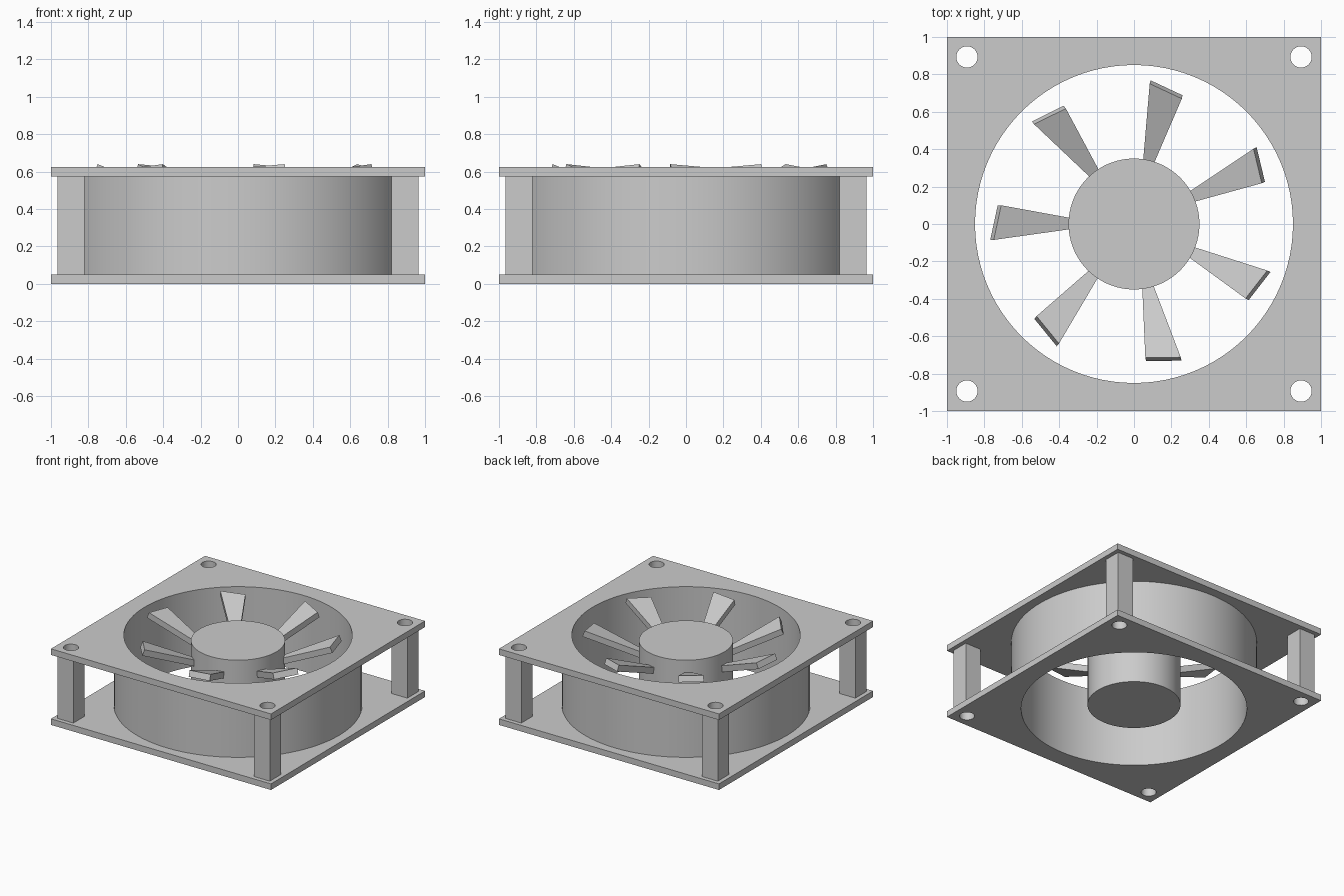
import bpy, bmesh
from math import sin, cos, pi, tau, radians
from mathutils import Matrix

old = bpy.data.objects.get("Cube")
if old:
    bpy.data.objects.remove(old, do_unlink=True)

GREY = (0.6, 0.6, 0.6, 1.0)
mat = bpy.data.materials.new("plain grey")
mat.use_nodes = True
mat.diffuse_color = GREY
mat.node_tree.nodes["Principled BSDF"].inputs["Base Color"].default_value = GREY


def circle(r, cx=0, cy=0, n=96):
    return [(cx + r * cos(tau * i / n), cy + r * sin(tau * i / n)) for i in range(n)]


def square(h, cx=0, cy=0):
    return [(cx - h, cy - h), (cx + h, cy - h), (cx + h, cy + h), (cx - h, cy + h)]


def finish(name, bm):
    bmesh.ops.recalc_face_normals(bm, faces=bm.faces)
    mesh = bpy.data.meshes.new(name)
    bm.to_mesh(mesh)
    bm.free()
    mesh.materials.clear()
    mesh.materials.append(mat)
    ob = bpy.data.objects.new(name, mesh)
    bpy.context.collection.objects.link(ob)
    bpy.ops.object.select_all(action='DESELECT')
    ob.select_set(True)
    bpy.context.view_layer.objects.active = ob
    bpy.ops.object.shade_smooth_by_angle(angle=radians(30))
    return ob


def extrude_outline(name, loops, z0, z1):
    """Solid between z0 and z1; inner loops become holes."""
    cu = bpy.data.curves.new(name + " outline", 'CURVE')
    cu.dimensions = '2D'
    cu.fill_mode = 'BOTH'
    cu.extrude = (z1 - z0) / 2
    for pts in loops:
        sp = cu.splines.new('POLY')
        sp.points.add(len(pts) - 1)
        for p, (x, y) in zip(sp.points, pts):
            p.co = (x, y, 0, 1)
        sp.use_cyclic_u = True
    tmp = bpy.data.objects.new(name + " outline", cu)
    bpy.context.collection.objects.link(tmp)
    bpy.context.view_layer.update()
    dg = bpy.context.evaluated_depsgraph_get()
    mesh = bpy.data.meshes.new_from_object(tmp.evaluated_get(dg))
    bm = bmesh.new()
    bm.from_mesh(mesh)
    bpy.data.objects.remove(tmp, do_unlink=True)
    bpy.data.curves.remove(cu)
    bpy.data.meshes.remove(mesh)
    bmesh.ops.remove_doubles(bm, verts=bm.verts, dist=0.0005)
    bmesh.ops.translate(bm, verts=bm.verts, vec=(0, 0, (z0 + z1) / 2))
    return finish(name, bm)


# Overall sizes
BORE, HUB_R, SCREW_R = 0.85, 0.35, 0.057
PLATE, HEIGHT, POST = 0.05, 0.625, 0.893
corners = [(sx * POST, sy * POST) for sx in (-1, 1) for sy in (-1, 1)]

# Square end plates with bore and screw holes
holes = [circle(BORE)] + [circle(SCREW_R, x, y, 32) for x, y in corners]
extrude_outline("bottom_plate", [square(1)] + holes, 0, PLATE)
extrude_outline("top_plate", [square(1)] + holes, HEIGHT - PLATE, HEIGHT)

# Round duct between the plates
extrude_outline("duct", [circle(0.925), circle(BORE)], PLATE, HEIGHT - PLATE)

# Drilled corner posts
for i, (x, y) in enumerate(corners):
    extrude_outline(f"corner_post_{i + 1}",
                    [square(0.0725, x, y), circle(SCREW_R, x, y, 32)],
                    PLATE, HEIGHT - PLATE)

# Central hub
extrude_outline("hub", [circle(HUB_R)], 0.035, 0.58)

# Seven flared blades, rising outward with a skewed tip
BLADES, THICK, SLOPE = 7, 0.05, radians(22)
outline = [(0.30, -0.025), (0.71, -0.10), (0.75, 0.085), (0.30, 0.022)]
for i in range(BLADES):
    bm = bmesh.new()
    top = [bm.verts.new((x, y, 0.64 + (x - 0.75) * sin(SLOPE) / cos(SLOPE)))
           for x, y in outline]
    face = bm.faces.new(top)
    ext = bmesh.ops.extrude_face_region(bm, geom=[face], use_keep_orig=True)
    low = [v for v in ext["geom"] if isinstance(v, bmesh.types.BMVert)]
    bmesh.ops.translate(bm, verts=low, vec=(THICK * sin(SLOPE), 0, -THICK * cos(SLOPE)))
    bmesh.ops.transform(bm, verts=bm.verts,
                        matrix=Matrix.Rotation(pi + tau * i / BLADES, 4, 'Z'))
    finish(f"blade_{i + 1}", bm)
